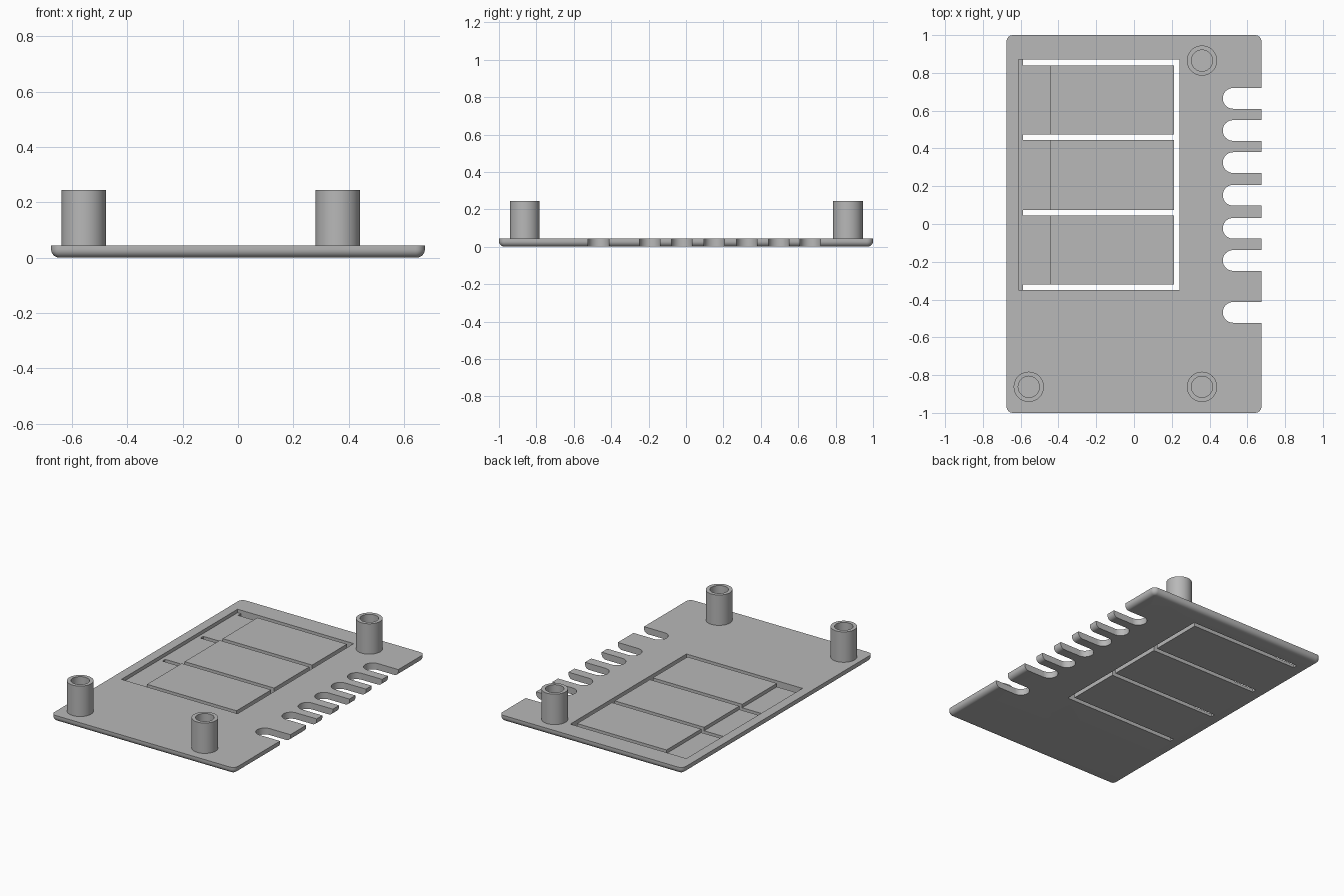
import bpy, bmesh
from math import sin, cos, pi, radians

cube = bpy.data.objects.get("Cube")
if cube:
    bpy.data.objects.remove(cube, do_unlink=True)

grey = bpy.data.materials.new("plain grey")
grey.use_nodes = True
colour = (0.48, 0.48, 0.48, 1)
grey.diffuse_color = colour
grey.node_tree.nodes["Principled BSDF"].inputs["Base Color"].default_value = colour

HALF_X, HALF_Y, TOP = 0.675, 1.0, 0.043
ROUND, CORNER = 0.03, 0.034


def add_object(name, bm):
    bmesh.ops.recalc_face_normals(bm, faces=bm.faces)
    mesh = bpy.data.meshes.new(name)
    bm.to_mesh(mesh)
    bm.free()
    mesh.materials.append(grey)
    obj = bpy.data.objects.new(name, mesh)
    bpy.context.collection.objects.link(obj)
    return obj


def arc(cx, cy, r, start, end, steps):
    angles = [start + (end - start) * i / steps for i in range(steps + 1)]
    return [(cx + r * cos(a), cy + r * sin(a)) for a in angles]


def stack(name, layers):
    """Solid through matching outlines, each given as (outline, height)."""
    bm = bmesh.new()
    rings = [[bm.verts.new((x, y, z)) for x, y in pts] for pts, z in layers]
    for low, high in zip(rings, rings[1:]):
        for i in range(len(low)):
            bm.faces.new((low[i - 1], low[i], high[i], high[i - 1]))
    bm.faces.new(rings[0])
    bm.faces.new(rings[-1])
    return add_object(name, bm)


def box(name, x0, x1, y0, y1, z0=-0.1, z1=0.1):
    pts = [(x0, y0), (x1, y0), (x1, y1), (x0, y1)]
    return stack(name, [(pts, z0), (pts, z1)])


def smooth(obj):
    bpy.ops.object.select_all(action='DESELECT')
    obj.select_set(True)
    bpy.context.view_layer.objects.active = obj
    bpy.ops.object.shade_smooth_by_angle(angle=radians(35))


def cut(obj, cutter):
    cutter.hide_render = True
    mod = obj.modifiers.new("cut", 'BOOLEAN')
    mod.operation, mod.solver, mod.object = 'DIFFERENCE', 'EXACT', cutter
    bpy.context.view_layer.objects.active = obj
    bpy.ops.object.modifier_apply(modifier=mod.name)
    bpy.data.objects.remove(cutter, do_unlink=True)


# Base plate with rounded corners and a rounded lower edge
def plate_outline(inset):
    pts = []
    for k, (sx, sy) in enumerate([(1, 1), (-1, 1), (-1, -1), (1, -1)]):
        pts += arc(sx * (HALF_X - CORNER), sy * (HALF_Y - CORNER),
                   CORNER - inset, k * pi / 2, (k + 1) * pi / 2, 6)
    return pts


layers = []
for i in range(7):
    a = i / 6 * pi / 2
    layers.append((plate_outline(ROUND * (1 - sin(a))), ROUND * (1 - cos(a))))
layers.append((plate_outline(0), TOP))
plate = stack("base_plate", layers)

# Round-ended notches along one long edge
for y in (0.665, 0.495, 0.325, 0.152, -0.023, -0.193, -0.468):
    pts = [(0.8, y + 0.055)] + arc(0.525, y, 0.055, pi / 2, 3 * pi / 2, 16) + [(0.8, y - 0.055)]
    cut(plate, stack("notch_cutter", [(pts, -0.1), (pts, 0.1)]))

# Thinned hinge strip of the three flexible flaps
cut(plate, box("hinge_cutter", -0.612, -0.445, -0.35, 0.87, 0.02))

# Slots that separate the flaps from the plate
for y in (0.855, 0.46, 0.06, -0.335):
    cut(plate, box("flap_slot_cutter", -0.588, 0.225, y - 0.015, y + 0.015))
cut(plate, box("flap_end_cutter", 0.213, 0.242, -0.35, 0.87))
smooth(plate)

# Hollow standoffs
for name, x, y in (("back_left_standoff", 0.36, 0.865),
                   ("front_left_standoff", 0.36, -0.862),
                   ("front_right_standoff", -0.557, -0.862)):
    rings = [(0.056, 0.03), (0.08, 0.03), (0.08, 0.245), (0.056, 0.245)]
    bm = bmesh.new()
    loops = [[bm.verts.new((px, py, z)) for px, py in arc(x, y, r, 0, 2 * pi, 48)[:-1]]
             for r, z in rings]
    for k in range(4):
        a, b = loops[k - 1], loops[k]
        for i in range(48):
            bm.faces.new((a[i - 1], a[i], b[i], b[i - 1]))
    smooth(add_object(name, bm))
